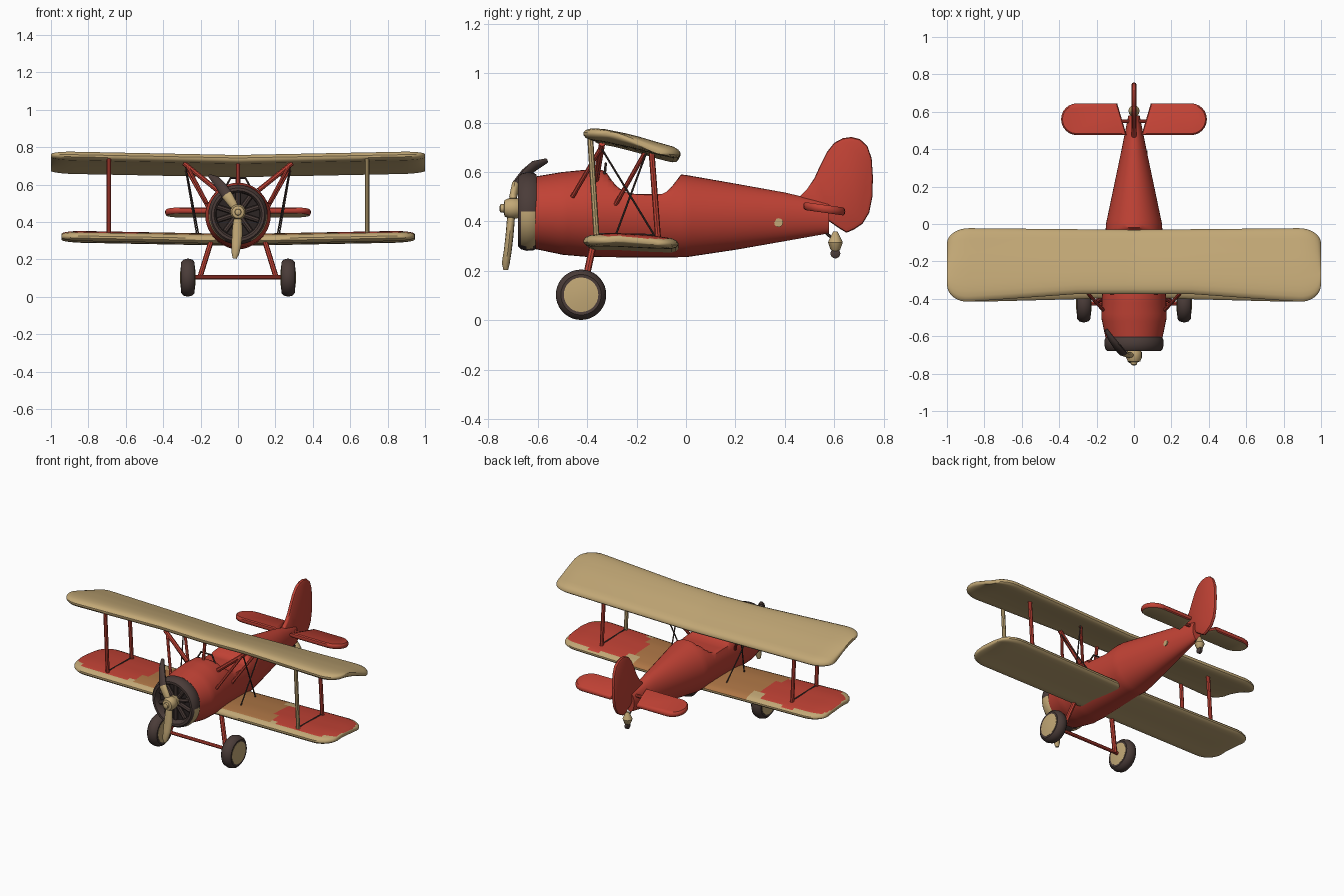
import bpy, bmesh, math
from mathutils import Vector

if "Cube" in bpy.data.objects:
    bpy.data.objects.remove(bpy.data.objects["Cube"])


def material(name, rgb):
    m = bpy.data.materials.new(name)
    m.diffuse_color = (*rgb, 1)
    m.use_nodes = True
    m.node_tree.nodes["Principled BSDF"].inputs["Base Color"].default_value = m.diffuse_color
    return m


RED = material("red paint", (0.53, 0.054, 0.035))
TAN = material("tan fabric", (0.54, 0.39, 0.18))
DARK = material("dark brown", (0.069, 0.045, 0.040))
BLACK = material("engine black", (0.025, 0.018, 0.017))
BROWN = material("orange brown", (0.42, 0.18, 0.06))


def loft(name, rings, mats, rule=None):
    """Skin closed rings of points, cap both ends, colour faces by rule(centre, normal)."""
    bm = bmesh.new()
    vs = [[bm.verts.new(p) for p in ring] for ring in rings]
    n = len(rings[0])
    for a, b in zip(vs, vs[1:]):
        for i in range(n):
            j = (i + 1) % n
            bm.faces.new((a[i], a[j], b[j], b[i]))
    bm.faces.new(vs[0])
    bm.faces.new(vs[-1])
    bmesh.ops.recalc_face_normals(bm, faces=bm.faces)
    bm.normal_update()
    if rule:
        for f in bm.faces:
            f.material_index = rule(f.calc_center_median(), f.normal)
    me = bpy.data.meshes.new(name)
    bm.to_mesh(me)
    bm.free()
    ob = bpy.data.objects.new(name, me)
    bpy.context.collection.objects.link(ob)
    for m in mats:
        me.materials.append(m)
    return ob


def circle(c, u, v, ru, rv, n):
    c, u, v = Vector(c), Vector(u), Vector(v)
    return [c + u * ru * math.cos(math.tau * k / n) + v * rv * math.sin(math.tau * k / n)
            for k in range(n)]


def turned(name, axis, centre, profile, mats, rule=None, n=32):
    """Revolve (radius, offset) points about the x, y or z axis."""
    e = [Vector((1, 0, 0)), Vector((0, 1, 0)), Vector((0, 0, 1))]
    k = "xyz".index(axis)
    w, u, v = e[k], e[(k + 1) % 3], e[(k + 2) % 3]
    return loft(name, [circle(Vector(centre) + w * h, u, v, r, r, n) for r, h in profile], mats, rule)


def rod(name, a, b, r, mat=RED, n=8):
    d = (Vector(b) - Vector(a)).normalized()
    u = d.orthogonal().normalized()
    return loft(name, [circle(p, u, d.cross(u), r, r, n) for p in (a, b)], [mat])


def interp(table, t):
    for a, b in zip(table, table[1:]):
        if t <= b[0]:
            f = max(0, (t - a[0]) / (b[0] - a[0]))
            return [p + (q - p) * f for p, q in zip(a[1:], b[1:])]
    return list(table[-1][1:])


# Fuselage: y, half width, bottom, top, with the cockpit dipped out of the top
BODY = [(-0.62, .150, .290, .580), (-.5, .175, .265, .600), (-.4, .172, .256, .610), (-.2, .160, .254, .606),
        (0, .150, .255, .588), (.2, .108, .285, .553), (.4, .066, .320, .517), (.58, .030, .352, .475)]
DIP = [(-.34, .7), (-.33, .61), (-.29, .55), (-.25, .520), (-.2, .510), (-.1, .510), (-.07, .525), (-.02, .59), (-.01, .7)]
rings = []
for i in range(61):
    y = -0.62 + 1.2 * i / 60
    w, lo, hi = interp(BODY, y)
    top = interp(DIP, y)[0]
    ring = circle((0, y, (lo + hi) / 2), (1, 0, 0), (0, 0, 1), w, (hi - lo) / 2, 40)
    rings.append([(p.x, p.y, min(p.z, top)) for p in ring])
loft("fuselage", rings, [RED])

# Round patch on the right side of the tail
turned("side_patch", "x", (.071, .375, .395), [(.018, -.004), (.018, .002)], [TAN], n=12)


# Wings: lofted airfoil sections with rounded tips
def wing(name, half, lead, trail, foil, lift, mats, rule=None):
    rad, rings = 0.12, []
    cs = [half - rad + rad * math.sin(math.pi / 2 * k / 8) for k in range(9)]
    xs = [(half - rad) * k / 20 for k in range(20)] + cs
    for x in [-x for x in reversed(xs[1:])] + xs:
        a = abs(x) / half
        q = max(0, abs(x) - half + rad) / rad
        edge = math.sqrt(max(0, 1 - q * q))
        y0 = lead(a) + rad * .85 * (1 - edge)
        y1 = trail(a) - rad * .7 * (1 - edge)
        th = .3 + .7 * edge
        ring = []
        for side in (1, -1):
            for k in range(14):
                t = .5 - .5 * math.cos(math.pi * (k + .5) / 14)
                t = t if side > 0 else 1 - t
                mid, hh = interp(foil, t)
                round_end = min(1, math.sqrt(max(0, 1 - (1 - min(t, 1 - t) / .09) ** 2)) if min(t, 1 - t) < .09 else 1)
                ring.append((x, y0 + (y1 - y0) * t, mid + side * hh * th * round_end + lift(a)))
        rings.append(ring)
    return loft(name, rings, mats, rule)


wing("upper_wing", 1.0, lambda a: -.375 - .05 * max(0, a - .3) / .7, lambda a: -.03 + .01 * a,
     [(0, .757, .022), (.2, .752, .026), (.5, .727, .027), (.8, .694, .025), (1, .675, .022)],
     lambda a: -.02 + .02 * a, [TAN])


def lower_paint(c, n):
    if n.z < .35:
        return 0
    a = abs(c.x)
    if a < .46 - .3 * (c.y + .22) and c.y > -.37:
        return 2
    patch = ((a - .70) / .24) ** 4 + ((c.y + .215) / .165) ** 4
    return 1 if patch < 1 else 0


wing("lower_wing", .945, lambda a: -.395 - .025 * a, lambda a: -.03,
     [(0, .310, .022), (.3, .316, .027), (.7, .308, .027), (1, .298, .020)],
     lambda a: .018 * a - .006, [TAN, RED, BROWN], lower_paint)


# Engine cowl, cylinders and propeller hub
def cowl_paint(c, n):
    return 1 if abs(c.x) > .06 and c.z < .44 and n.y > -.5 and c.y > -.67 and Vector((c.x, 0, c.z - .44)).length > .14 else 0


turned("engine_cowl", "y", (0, 0, .44),
       [(.150, -.605), (.158, -.62), (.159, -.645), (.153, -.668), (.142, -.680), (.128, -.680),
        (.118, -.665), (.116, -.63)], [DARK, TAN], cowl_paint, 40)
turned("engine_face", "y", (0, 0, .44), [(.117, -.62), (.117, -.635)], [BLACK])
for k in range(10):
    t = math.tau * k / 10
    d = Vector((math.sin(t), 0, math.cos(t)))
    c = Vector((0, -.645, .445))
    rod("engine_cylinder", c + d * .03, c + d * .116, .014, DARK)
turned("propeller_hub", "y", (0, 0, .453),
       [(.035, -.63), (.035, -.675), (.042, -.685), (.042, -.715), (.033, -.735), (.018, -.738), (.016, -.752), (.006, -.756)],
       [TAN], n=16)


# Propeller blades: centre, width direction, half width, half thickness
def blade(name, path, mats, rule=None):
    rings = []
    for i, (p, w) in enumerate(path):
        d = (Vector(path[min(i + 1, len(path) - 1)][0]) - Vector(path[max(i - 1, 0)][0])).normalized()
        u = d.cross(Vector((0, 1, .15))).normalized()
        rings.append(circle(p, u, d.cross(u), w, min(w, .016), 12))
    loft(name, rings, mats, rule)


blade("lower_blade", [((0, -.705, .45), .014), ((-.002, -.71, .40), .024), ((-.004, -.715, .34), .029),
                      ((-.008, -.722, .28), .026), ((-.014, -.73, .23), .020), ((-.018, -.73, .205), .010)], [TAN])
blade("upper_blade", [((0, -.70, .455), .014), ((-.03, -.70, .50), .024), ((-.06, -.69, .545), .029),
                      ((-.09, -.655, .59), .028), ((-.12, -.615, .625), .023), ((-.15, -.565, .646), .010)],
      [TAN, DARK], lambda c, n: int(c.z > .55))


# Tail: rounded plates made from an outline
def plate(name, outline, place, half, mats, rule=None):
    cx = sum(p[0] for p in outline) / len(outline)
    cy = sum(p[1] for p in outline) / len(outline)
    layers = [(-half, .90), (-half * .6, .98), (0, 1), (half * .6, .98), (half, .90)]
    return loft(name, [[place(cx + (a - cx) * s, cy + (b - cy) * s, h) for a, b in outline] for h, s in layers], mats, rule)


fin = [(.45, .49), (.49, .53), (.52, .575), (.545, .63), (.57, .68), (.60, .718), (.635, .737), (.67, .742),
       (.705, .733), (.735, .705), (.752, .655), (.757, .58), (.755, .50), (.742, .435), (.715, .39),
       (.68, .367), (.65, .354), (.62, .372), (.58, .40)]
plate("tail_fin", fin, lambda y, z, h: (h, y, z), .014, [RED])

tip = [(.305 + .085 * math.cos(t), .56 + .085 * math.sin(t))
       for t in [math.pi * (k / 12 - .5) for k in range(13)]]
for s in (-1, 1):
    plate("tailplane", [(.04, .475)] + tip + [(.09, .645)],
          lambda x, y, h: (s * x, y, .463 - .14 * (y - .475) + h), .016, [RED, TAN],
          lambda c, n: int(n.z < -.8))
rod("tailplane_spar", (-.09, .55, .452), (.09, .55, .452), .010)

# Tail wheel
rod("tail_wheel_strut", (0, .49, .42), (0, .60, .325), .006, DARK)
turned("tail_wheel_mount", "z", (0, .605, .315), [(.008, -.04), (.02, -.028), (.03, 0), (.02, .022), (.008, .045)], [TAN], n=12)
turned("tail_wheel", "x", (0, .605, .27), [(.012, -.012), (.02, -.008), (.02, .008), (.012, .012)], [DARK], n=16)

for s in (-1, 1):
    # Main wheels with disc hubs
    c = (s * .268, -.425, .103)
    turned("tyre", "x", c, [(.065, -.034), (.082, -.036), (.096, -.024), (.102, 0),
                            (.096, .024), (.082, .036), (.065, .034)], [DARK], n=36)
    turned("wheel_disc", "x", c, [(.03, -.041), (.070, -.036), (.070, .036), (.03, .041)], [TAN], n=28)
    # Undercarriage legs
    rod("undercarriage_leg", (s * .14, -.375, .31), (s * .205, -.42, .10), .014)
    # Interplane struts, the front right one bare
    rod("front_wing_strut", (s * .69, -.388, .74), (s * .69, -.362, .33), .012, TAN if s > 0 else RED)
    rod("rear_wing_strut", (s * .69, -.14, .69), (s * .69, -.113, .33), .012)
    rod("wing_strut_wire", (s * .69, -.362, .35), (s * .69, -.113, .345), .004, DARK)
    # Cabane struts and rigging wires
    rod("front_cabane_strut", (s * .29, -.34, .715), (s * .11, -.365, .57), .013)
    rod("slanted_cabane_strut", (s * .28, -.335, .715), (s * .165, -.46, .50), .009)
    rod("rear_cabane_strut", (s * .28, -.16, .69), (s * .15, -.29, .46), .009)
    rod("rigging_wire", (s * .28, -.345, .70), (s * .21, -.12, .33), .004, DARK)
    rod("rigging_wire", (s * .28, -.16, .68), (s * .22, -.29, .33), .004, DARK)
    # Windscreen frame sides
    rod("windscreen_frame", (s * .07, -.33, .58), (s * .04, -.325, .635), .005, DARK)
rod("windscreen_top", (-.042, -.325, .635), (.042, -.325, .635), .005, DARK)
rod("centre_strut", (0, -.34, .73), (0, -.36, .59), .010)
rod("axle", (-.24, -.425, .105), (.24, -.425, .105), .011)

for ob in bpy.context.collection.objects:
    ob.select_set(True)
    bpy.context.view_layer.objects.active = ob
bpy.ops.object.shade_smooth_by_angle(angle=math.radians(40))
